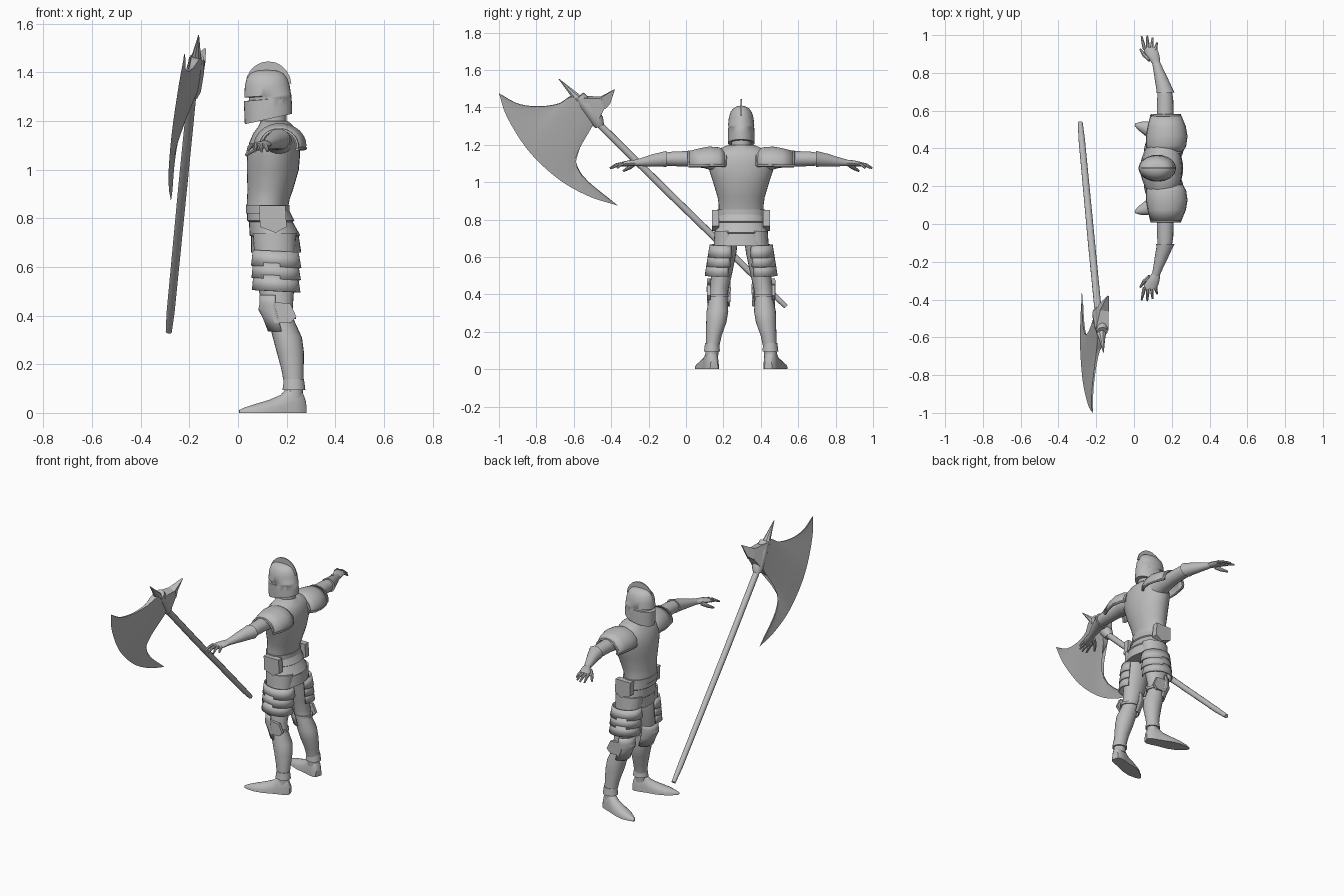
import bpy, bmesh, math
from mathutils import Vector

if "Cube" in bpy.data.objects:
    bpy.data.objects.remove(bpy.data.objects["Cube"])

CY = 0.295  # centre line of the figure
steel = bpy.data.materials.new("grey_steel")
steel.diffuse_color = (0.5, 0.5, 0.5, 1)
steel.use_nodes = True
steel.node_tree.nodes["Principled BSDF"].inputs["Base Color"].default_value = steel.diffuse_color


def finish(name, bm, mirror=False, solid=0.0, y=CY, angle=40):
    bmesh.ops.remove_doubles(bm, verts=bm.verts, dist=1e-5)
    bmesh.ops.recalc_face_normals(bm, faces=bm.faces)
    me = bpy.data.meshes.new(name)
    bm.to_mesh(me)
    bm.free()
    me.materials.append(steel)
    ob = bpy.data.objects.new(name, me)
    bpy.context.collection.objects.link(ob)
    ob.location.y = y
    bpy.ops.object.select_all(action='DESELECT')
    ob.select_set(True)
    bpy.context.view_layer.objects.active = ob
    bpy.ops.object.shade_smooth_by_angle(angle=math.radians(angle))
    if solid:
        s = ob.modifiers.new("thickness", 'SOLIDIFY')
        s.thickness, s.offset = solid, 0
    if mirror:
        m = ob.modifiers.new("mirror", 'MIRROR')
        m.use_axis = (False, True, False)
    return ob


def loft(name, rings, closed=True, caps=True, **kw):
    bm = bmesh.new()
    rows = [[bm.verts.new(p) for p in r] for r in rings]
    n = len(rows[0])
    for a, b in zip(rows, rows[1:]):
        for i in range(n if closed else n - 1):
            j = (i + 1) % n
            bm.faces.new((a[i], a[j], b[j], b[i]))
    if caps and closed:
        bm.faces.new(rows[0])
        bm.faces.new(rows[-1])
    return finish(name, bm, **kw)


def hring(z, cx, hx, cv, hv, tilt=0.0, a0=0, a1=360, n=24):
    """Horizontal ring; angle 0 is +x, 90 is outward (+v)."""
    full = a1 - a0 == 360
    out = []
    for i in range(n):
        a = math.radians(a0 + (a1 - a0) * i / (n if full else n - 1))
        x = hx * math.cos(a)
        out.append((cx + x, cv + hv * math.sin(a), z + tilt * x))
    return out


def vring(v, cx, cz, rx, rz, a0=0, a1=360, n=18):
    """Ring across the arm, in the x-z plane."""
    full = a1 - a0 == 360
    out = []
    for i in range(n):
        a = math.radians(a0 + (a1 - a0) * i / (n if full else n - 1))
        out.append((cx + rx * math.cos(a), v, cz + rz * math.sin(a)))
    return out


def tube(name, path, radii, n=8, **kw):
    pts = [Vector(p) for p in path]
    rings = []
    for i, p in enumerate(pts):
        d = (pts[min(i + 1, len(pts) - 1)] - pts[max(i - 1, 0)]).normalized()
        u = d.cross(Vector((0.31, 0.12, 0.94))).normalized()
        w = d.cross(u)
        r = radii[i] if isinstance(radii, (list, tuple)) else radii
        rings.append([p + r * (u * math.cos(t * math.tau / n) + w * math.sin(t * math.tau / n))
                      for t in range(n)])
    return loft(name, rings, **kw)


def plate(name, pts, axis, lo, hi, **kw):
    """Extrude a 2D outline along y ('y', points x,z)."""
    return loft(name, [[(p[0], lo, p[1]) for p in pts], [(p[0], hi, p[1]) for p in pts]], **kw)


# helmet with eye slit, crest and neck
loft("helmet", [hring(z, cx, hx, 0, hv, t, n=32) for z, cx, hx, hv, t in [
    (1.208, .125, .097, .071, .22), (1.25, .124, .098, .071, .16), (1.289, .122, .098, .07, .08),
    (1.291, .132, .087, .069, .08), (1.302, .132, .087, .069, .07), (1.304, .122, .096, .07, .07),
    (1.345, .12, .092, .066, .03), (1.375, .119, .083, .057, 0), (1.395, .119, .068, .042, 0),
    (1.406, .119, .045, .022, 0), (1.409, .119, .01, .006, 0)]])
arc = [(.125 + .095 * math.cos(a), 1.345 + .1 * math.sin(a))
       for a in [math.radians(5 + 17 * i) for i in range(11)]]
plate("helmet_crest", arc, 'y', -.004, .004)
loft("neck", [hring(z, .145, .055, 0, .052) for z in (1.16, 1.25)])

# breastplate and backplate
loft("torso", [hring(z, cx, hx, 0, hv, n=32) for z, cx, hx, hv in [
    (.84, .12, .085, .12), (.88, .125, .088, .12), (.92, .133, .094, .126), (1.0, .143, .107, .15),
    (1.06, .146, .109, .17), (1.11, .15, .104, .178), (1.15, .155, .092, .165),
    (1.175, .157, .075, .125), (1.2, .15, .055, .068)]])

# belt and layered skirt
loft("belt", [hring(z, .122, .09, 0, .128, n=32) for z in (.82, .855)])
loft("skirt", [hring(z, cx, hx, 0, hv, n=32) for z, cx, hx, hv in [
    (.84, .122, .084, .12), (.79, .135, .097, .13), (.785, .135, .09, .124),
    (.73, .152, .104, .142), (.725, .152, .098, .136), (.66, .157, .103, .148)]])

# side pouches
plate("hip_pouch", [(.088, .852), (.195, .852), (.2, .765), (.155, .74), (.09, .765)], 'y',
      .118, .155, mirror=True)

# legs
loft("leg", [hring(z, cx, hx, cv, hv) for z, cx, hx, cv, hv in [
    (.74, .15, .09, .076, .066), (.62, .152, .082, .088, .062), (.5, .158, .072, .106, .055),
    (.43, .165, .06, .118, .05), (.38, .178, .053, .122, .049), (.31, .203, .06, .127, .058),
    (.25, .215, .056, .133, .054), (.18, .224, .046, .146, .042), (.1, .23, .037, .156, .034),
    (.06, .23, .036, .157, .034)]], mirror=True)

# overlapping thigh lames, open on the inner side
for i in range(3):
    z = .655 - .05 * i
    loft("thigh_lame_%d" % (i + 1), [
        hring(z + .01, .155, .09 - .001 * i, .095 + .008 * i, .07, -.05, -35, 205),
        hring(z - .055, .157, .1 - .002 * i, .095 + .008 * i, .08, -.05, -35, 205)],
        closed=False, solid=.008, mirror=True)

# knee guard, side wing and straps
loft("knee_guard", [hring(z, cx, hx, .12, hv, 0, 95, 265, 14) for z, cx, hx, hv in [
    (.485, .16, .068, .058), (.45, .16, .068, .06), (.425, .162, .075, .061),
    (.39, .17, .064, .059), (.335, .185, .058, .057)]],
    closed=False, solid=.008, mirror=True, angle=30)
plate("knee_wing", [(.148, .455), (.215, .45), (.24, .395), (.215, .37), (.15, .37), (.135, .41)],
      'y', .165, .182, mirror=True)
loft("knee_strap", [hring(z, .178, .06, .122, .055) for z in (.385, .4)], mirror=True)

# ankle flare and pointed shoe
loft("ankle_cuff", [hring(z, .23, hx, .156, hv) for z, hx, hv in
                    [(.14, .041, .037), (.095, .047, .043)]], mirror=True)
heel, toe = Vector((.275, .145, 0)), Vector((.005, .232, 0))
side = (toe - heel).normalized().cross(Vector((0, 0, 1)))
shoe = []
for s, w, h in [(0, .022, .055), (.06, .033, .1), (.17, .037, .115), (.27, .037, .105),
                (.36, .039, .075), (.55, .045, .053), (.75, .04, .037), (.92, .022, .022),
                (1, .006, .012)]:
    c = heel.lerp(toe, s)
    shoe.append([c + side * w * math.cos(a) + Vector((0, 0, h * max(0, math.sin(a)) ** .8))
                 for a in [math.tau * i / 20 for i in range(20)]])
bm_shoe = loft("shoe", shoe, mirror=True)

# arms
loft("upper_arm", [vring(*r) for r in [
    (.1, .16, 1.105, .065, .06), (.2, .165, 1.125, .055, .05), (.28, .165, 1.125, .044, .042),
    (.36, .165, 1.125, .043, .04), (.42, .163, 1.123, .036, .034)]], mirror=True)
loft("forearm_guard", [vring(*r) for r in [
    (.4, .166, 1.124, .049, .044), (.415, .163, 1.123, .044, .041), (.47, .146, 1.117, .036, .034),
    (.53, .127, 1.108, .026, .023), (.57, .114, 1.103, .021, .017)]], mirror=True)

# shoulder plates with a raised rim
SH = [(.085, .165, 1.1, .085, .07), (.12, .17, 1.1, .1, .083), (.17, .173, 1.1, .104, .087),
      (.22, .173, 1.098, .095, .08), (.28, .168, 1.095, .075, .068)]
shoulder = [vring(*r, a0=-8, a1=188, n=20) for r in SH]
loft("shoulder_plate", shoulder, closed=False, solid=.008, mirror=True)
for k, path in enumerate([shoulder[0], shoulder[-1], [r[0] for r in shoulder],
                          [r[-1] for r in shoulder]]):
    tube("shoulder_rim_%d" % (k + 1), path, .008, 6, mirror=True)

# hands
loft("palm", [vring(*r, n=12) for r in [
    (.55, .118, 1.104, .02, .016), (.58, .108, 1.103, .03, .017), (.61, .094, 1.1, .037, .015),
    (.64, .084, 1.096, .036, .012)]], mirror=True)
for k, (bx, bv, tx, tv) in enumerate([(.056, .63, .04, .698), (.074, .635, .07, .702),
                                      (.094, .635, .098, .69), (.112, .625, .122, .664)]):
    tube("finger_%d" % (k + 1), [(bx, bv, 1.099), ((bx + tx) / 2, (bv + tv) / 2, 1.093),
                                 (tx, tv, 1.075)], [.01, .009, .005], mirror=True)
tube("thumb", [(.085, .575, 1.098), (.055, .598, 1.078), (.033, .63, 1.06)], [.014, .011, .006],
     mirror=True)


# great axe: everything lies in one slanted plane
def axe(y, z):
    return Vector((-.18 + .1274 * (y + .48) + .228 * (z - 1.36), y, z))


normal = Vector((1, -.1274, -.228)).normalized()


def spline(pts, n):
    """Evenly sampled Catmull-Rom curve through the points."""
    p = [Vector(q) for q in pts]
    p = [2 * p[0] - p[1]] + p + [2 * p[-1] - p[-2]]
    out = []
    for k in range(n + 1):
        f = k / n * (len(p) - 3)
        i = min(int(f), len(p) - 4)
        t = f - i
        a, b, c, d = p[i:i + 4]
        out.append(.5 * (2 * b + (c - a) * t + (2 * a - 5 * b + 4 * c - d) * t * t
                         + (3 * b - a - 3 * c + d) * t ** 3))
    return out


edge = spline([(-1.0, 1.475), (-.955, 1.345), (-.84, 1.165), (-.68, 1.015), (-.52, .925),
               (-.365, .875)], 36)
back = spline([(-1.0, 1.475), (-.9, 1.42), (-.79, 1.405), (-.68, 1.42), (-.6, 1.46),
               (-.5, 1.38), (-.505, 1.29), (-.585, 1.22), (-.6, 1.13), (-.54, 1.02), (-.365, .875)], 36)
sections = []
for k, (e, b) in enumerate(zip(edge, back)):
    h = .004 + .026 * math.exp(-((k - 17.5) / 5) ** 2)
    if k in (0, 36):
        h = .001
    m1, m2 = b.lerp(e, .3), b.lerp(e, .7)
    sections.append([axe(*b) + normal * h, axe(*m1) + normal * h * .6, axe(*m2) + normal * h * .3,
                     axe(*e), axe(*m2) - normal * h * .3, axe(*m1) - normal * h * .6,
                     axe(*b) - normal * h])
loft("axe_blade", sections, y=0)

tube("axe_handle", [axe(.535, .335), axe(.45, .415), axe(-.1, .95), axe(-.53, 1.375)],
     [.013, .017, .019, .019], 12, y=0)
tube("axe_socket", [axe(-.462, 1.3), axe(-.475, 1.33), axe(-.53, 1.41), axe(-.57, 1.46)],
     [.026, .036, .038, .03], 10, y=0)
tube("axe_spike", [axe(-.575, 1.44), axe(-.605, 1.475), axe(-.68, 1.552)], [.028, .018, .002], 8, y=0)


# back hook: a flattened beak on the far side of the head
def slab(name, a, b, h0, h1):
    rows = []
    for (p, q), h in ((a, h0), (b, h1)):
        p, q = axe(*p), axe(*q)
        rows.append([p + normal * h, q + normal * h, q - normal * h, p - normal * h])
    loft(name, rows, y=0)


slab("axe_beak", ((-.56, 1.455), (-.47, 1.33)), ((-.45, 1.452), (-.432, 1.4)), .034, .022)
slab("axe_beak_tip", ((-.46, 1.452), (-.43, 1.395)), ((-.38, 1.498), (-.405, 1.42)), .024, .004)
